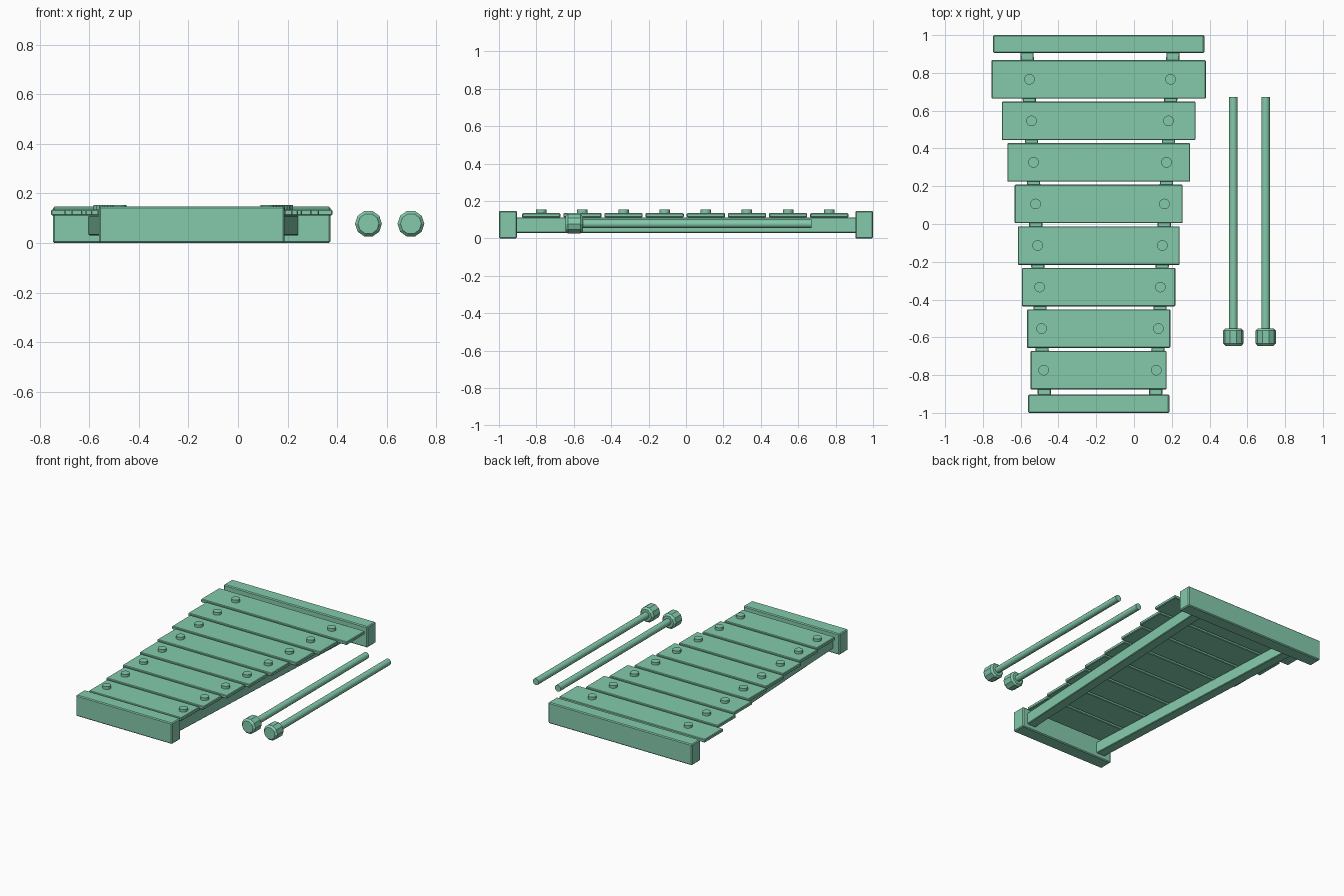
import bpy, bmesh, math
from mathutils import Matrix

if "Cube" in bpy.data.objects:
    bpy.data.objects.remove(bpy.data.objects["Cube"])

CX = -0.187   # centre line of the boards and bars
RX = -0.180   # centre line of the rails and pegs

green = bpy.data.materials.new("green_paint")
green.diffuse_color = (0.23, 0.59, 0.41, 1.0)
green.use_nodes = True
green.node_tree.nodes["Principled BSDF"].inputs["Base Color"].default_value = green.diffuse_color


def finish(name, bm, bevel=0.0, smooth=False):
    bmesh.ops.recalc_face_normals(bm, faces=bm.faces)
    for f in bm.faces:
        f.smooth = smooth and len(f.verts) == 4
    me = bpy.data.meshes.new(name)
    bm.to_mesh(me)
    bm.free()
    me.materials.append(green)
    ob = bpy.data.objects.new(name, me)
    bpy.context.collection.objects.link(ob)
    if bevel:
        m = ob.modifiers.new("bevel", 'BEVEL')
        m.width = bevel
        m.segments = 1
    return ob


def prism(name, outline, z0, z1, bevel=0.0):
    """Extrude a flat xy outline from z0 to z1."""
    bm = bmesh.new()
    face = bm.faces.new([bm.verts.new((x, y, z0)) for x, y in outline])
    bottom = face.copy()
    top = bmesh.ops.extrude_face_region(bm, geom=[face])["geom"]
    for v in top:
        if isinstance(v, bmesh.types.BMVert):
            v.co.z = z1
    bmesh.ops.remove_doubles(bm, verts=bm.verts, dist=1e-6)
    return finish(name, bm, bevel)


def box(name, cx, half, y0, y1, z0, z1, bevel):
    pts = [(cx - half, y0), (cx + half, y0), (cx + half, y1), (cx - half, y1)]
    return prism(name, pts, z0, z1, bevel)


def rod(name, x, profile, z, sides, smooth=False):
    """Solid along y from (y, radius) rings."""
    bm = bmesh.new()
    rings = []
    for y, r in profile:
        rings.append([bm.verts.new((x + r * math.cos(2 * math.pi * i / sides), y,
                                    z + r * math.sin(2 * math.pi * i / sides)))
                      for i in range(sides)])
    for a, b in zip(rings, rings[1:]):
        for i in range(sides):
            j = (i + 1) % sides
            bm.faces.new((a[i], a[j], b[j], b[i]))
    bm.faces.new(rings[0])
    bm.faces.new(rings[-1])
    return finish(name, bm, smooth=smooth)


# End boards
box("front_end_board", CX, 0.374, -1.0, -0.903, 0.0, 0.147, 0.006)
box("back_end_board", CX, 0.559, 0.905, 1.0, 0.0, 0.147, 0.006)

# Tapering side rails
for side, s in (("left", -1), ("right", 1)):
    pts = [(RX + s * (h + d), y) for h, d, y in
           ((0.294, -0.035, -0.91), (0.294, 0.035, -0.91),
            (0.387, 0.035, 0.91), (0.387, -0.035, 0.91))]
    prism(side + "_rail", pts, 0.03, 0.112, 0.004)

# Tone bars with a pair of pegs each
halves = (0.36, 0.379, 0.406, 0.428, 0.445, 0.484, 0.513, 0.567)
for i, half in enumerate(halves):
    y = -0.774 + 0.22 * i
    box(f"tone_bar_{i + 1}", CX, half, y - 0.102, y + 0.102, 0.112, 0.135, 0.004)
    for side, s in (("left", -1), ("right", 1)):
        bm = bmesh.new()
        px = RX + s * (0.336 + 0.049 * y)
        bmesh.ops.create_cone(bm, cap_ends=True, segments=16, radius1=0.028,
                              radius2=0.028, depth=0.03,
                              matrix=Matrix.Translation((px, y, 0.139)))
        finish(f"{side}_peg_{i + 1}", bm, smooth=True)

# Mallets
for n, x in enumerate((0.526, 0.697), 1):
    rod(f"mallet_stick_{n}", x, ((-0.60, 0.023), (0.672, 0.023)), 0.078, 12, True)
    rod(f"mallet_head_{n}", x, ((-0.645, 0.042), (-0.632, 0.054),
                                (-0.565, 0.054), (-0.552, 0.042)), 0.078, 10)

# Keep hard edges between smooth sides and caps
bpy.ops.object.select_all(action='DESELECT')
for ob in bpy.data.objects:
    if "peg" in ob.name or "stick" in ob.name:
        ob.select_set(True)
        bpy.context.view_layer.objects.active = ob
bpy.ops.object.shade_smooth_by_angle(angle=math.radians(40))
